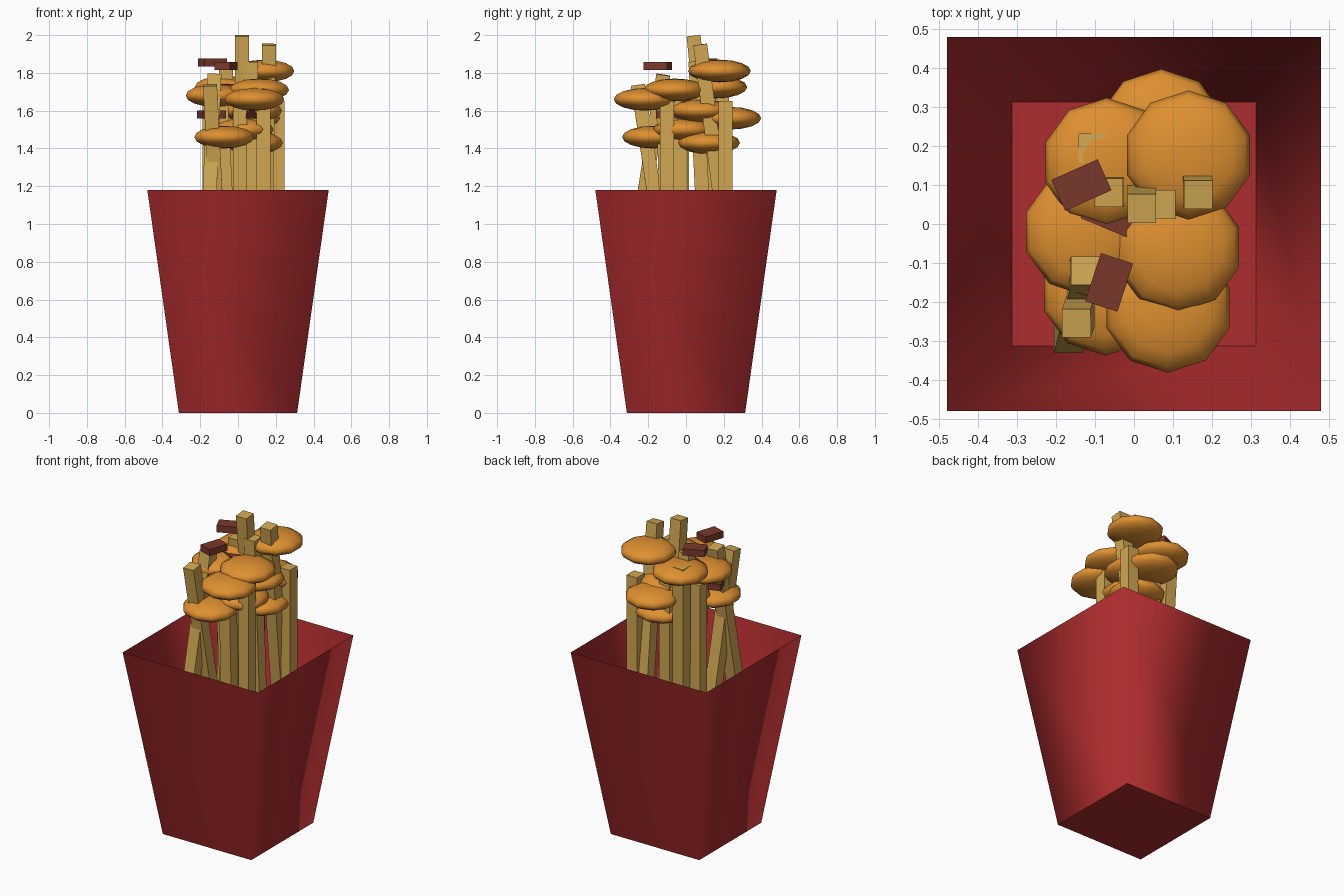
import bpy, bmesh, math
from mathutils import Vector, Matrix

if "Cube" in bpy.data.objects:
    bpy.data.objects.remove(bpy.data.objects["Cube"])


def material(name, color):
    m = bpy.data.materials.new(name)
    m.diffuse_color = (*color, 1)
    m.use_nodes = True
    m.node_tree.nodes["Principled BSDF"].inputs["Base Color"].default_value = m.diffuse_color
    return m


RED = material("red_card", (0.42, 0.025, 0.027))
GOLD = material("fried_potato", (0.64, 0.39, 0.085))
ORANGE = material("melted_cheese", (0.74, 0.28, 0.03))
BROWN = material("crisp_bacon", (0.19, 0.04, 0.025))


def finish(bm, name, mat):
    me = bpy.data.meshes.new(name)
    bm.to_mesh(me)
    bm.free()
    me.materials.append(mat)
    ob = bpy.data.objects.new(name, me)
    bpy.context.collection.objects.link(ob)
    return ob


# Tapered open carton: square floor extruded up and flared at the rim
bm = bmesh.new()
bmesh.ops.create_grid(bm, x_segments=1, y_segments=1, size=0.313)
ext = bmesh.ops.extrude_edge_only(bm, edges=list(bm.edges))
rim = [g for g in ext["geom"] if isinstance(g, bmesh.types.BMVert)]
flare = 0.48 / 0.313
for v in rim:
    v.co = (v.co.x * flare, v.co.y * flare, 1.18)
bmesh.ops.recalc_face_normals(bm, faces=list(bm.faces))
bm.normal_update()
# keep the outside of the carton facing out, with smooth walls and a flat floor
if any(f.normal.z > 0.9 for f in bm.faces):
    bmesh.ops.reverse_faces(bm, faces=list(bm.faces))
for f in bm.faces:
    f.smooth = abs(f.normal.z) < 0.9
finish(bm, "carton", RED)


# Fries: square sticks from inside the carton to a tip
def fry(i, tip, lean=(0, 0), bottom=0.7, w=0.074):
    top = Vector(tip)
    axis = Vector((-lean[0], -lean[1], 1)).normalized()
    length = (top.z - bottom) / axis.z
    rot = Vector((0, 0, 1)).rotation_difference(axis).to_matrix().to_4x4()
    bm = bmesh.new()
    bmesh.ops.create_cube(bm, size=1, matrix=Matrix.Translation(top - axis * length / 2)
                          @ rot @ Matrix.Diagonal((w, w, length, 1)))
    finish(bm, f"fry_{i}", GOLD)


# tip position, then sideways drift per unit going down
fries = [
    ((0.02, 0.04, 1.997), (0, 0.1)),
    ((0.165, 0.075, 1.95), (-0.02, 0.13)),
    ((-0.065, 0.08, 1.82), (0.03, 0.06)),
    ((0.07, 0.05, 1.86), (0, 0.05)),
    ((-0.105, 0.195, 1.78), (0.03, -0.04)),
    ((-0.125, -0.12, 1.79), (-0.04, -0.16)),
    ((-0.148, -0.255, 1.735), (0.05, 0.15)),
    ((0.21, 0.21, 1.65), (0, 0)),
    ((0.135, -0.10, 1.65), (0, 0)),
    ((0.01, -0.12, 1.62), (0, 0.03)),
    ((0.06, -0.03, 1.65), (0, 0)),
    ((0.01, 0.17, 1.65), (0, 0)),
    ((-0.15, 0.09, 1.65), (0, 0)),
    ((-0.09, -0.02, 1.65), (0.05, 0)),
]
for i, (tip, lean) in enumerate(fries):
    fry(i, tip, lean)

# Cheese: flattened ten-sided blobs
cheese = [
    (0.14, 0.177, 1.81), (0.112, -0.06, 1.71), (0.087, -0.216, 1.66),
    (-0.119, -0.02, 1.68), (-0.073, -0.172, 1.46), (-0.07, 0.158, 1.725),
    (0.07, 0.232, 1.56), (0.08, 0.12, 1.43), (0.03, -0.01, 1.50), (0.075, 0.08, 1.60),
]
for i, p in enumerate(cheese):
    bm = bmesh.new()
    bmesh.ops.create_uvsphere(bm, u_segments=10, v_segments=8, radius=1,
                              matrix=Matrix.Translation(p) @ Matrix.Diagonal((0.166, 0.166, 0.06, 1)))
    for f in bm.faces:
        f.smooth = True
    finish(bm, f"cheese_blob_{i}", ORANGE)

# Bacon bits: small flat blocks turned about z
bacon = [
    ((-0.135, 0.1, 1.855), 24), ((-0.064, -0.15, 1.837), 72),
    ((-0.06, 0.03, 1.72), -22), ((-0.14, -0.06, 1.58), 20), ((0.04, -0.08, 1.58), 60),
]
for i, (p, a) in enumerate(bacon):
    bm = bmesh.new()
    bmesh.ops.create_cube(bm, size=1, matrix=Matrix.Translation(p)
                          @ Matrix.Rotation(math.radians(a), 4, "Z")
                          @ Matrix.Diagonal((0.13, 0.087, 0.042, 1)))
    finish(bm, f"bacon_bit_{i}", BROWN)
